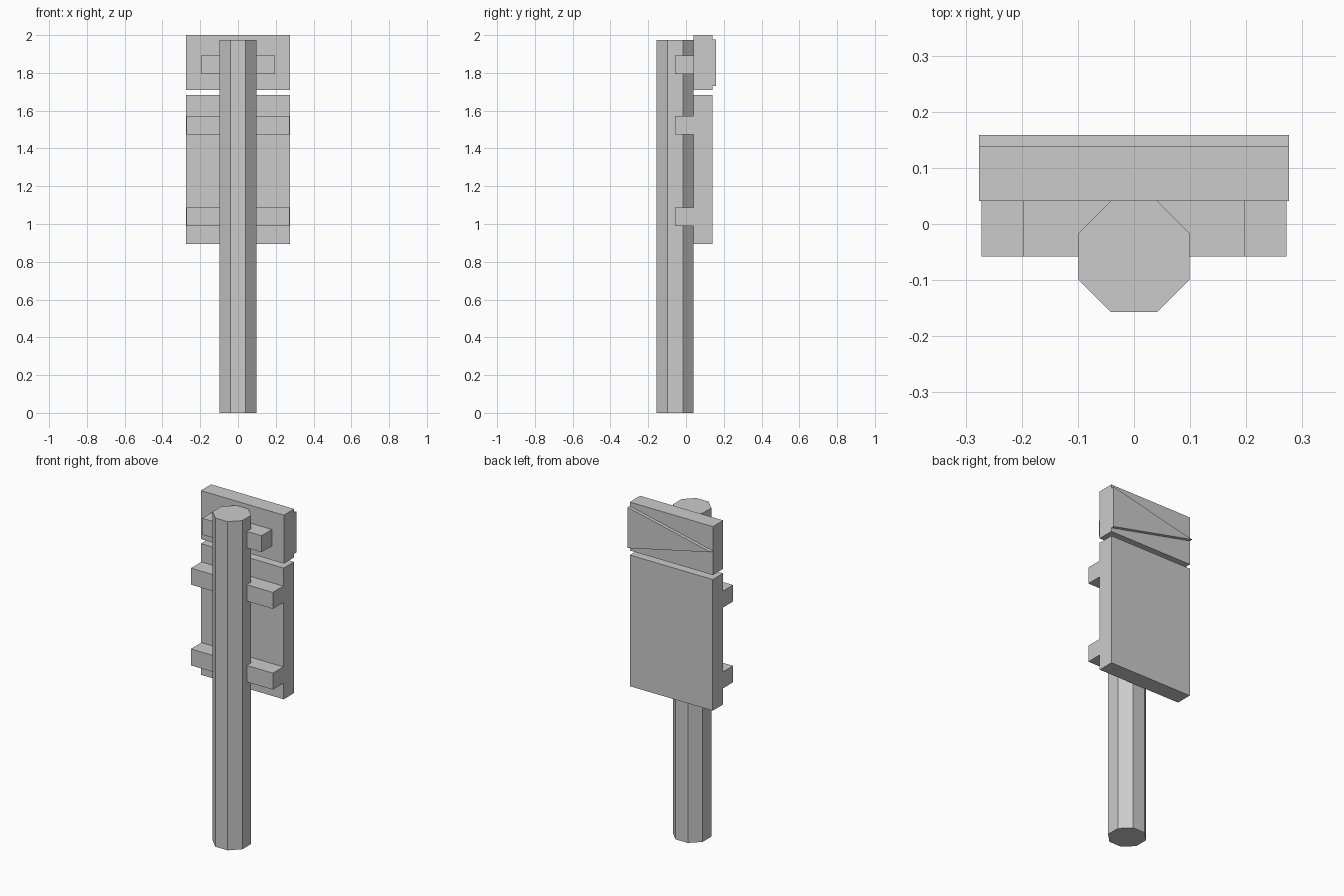
import bpy, bmesh
from math import pi, cos

if "Cube" in bpy.data.objects:
    bpy.data.objects.remove(bpy.data.objects["Cube"])


def make_object(name, bm):
    bmesh.ops.recalc_face_normals(bm, faces=bm.faces)
    mesh = bpy.data.meshes.new(name)
    bm.to_mesh(mesh)
    bm.free()
    obj = bpy.data.objects.new(name, mesh)
    bpy.context.collection.objects.link(obj)
    return obj


def box(name, half_width, y0, y1, z0, z1):
    bm = bmesh.new()
    bmesh.ops.create_cube(bm, size=1)
    bmesh.ops.scale(bm, vec=(2 * half_width, y1 - y0, z1 - z0), verts=bm.verts)
    bmesh.ops.translate(bm, vec=(0, (y0 + y1) / 2, (z0 + z1) / 2), verts=bm.verts)
    return make_object(name, bm)


POST_Y, FACE_Y, BOARD_Y, ARROW_Y = -0.058, 0.041, 0.139, 0.159
POST_TOP = 1.974

# Octagonal post with flats facing the axes
radius = 0.099 / cos(pi / 8)
bm = bmesh.new()
bmesh.ops.create_cone(bm, cap_ends=True, segments=8, radius1=radius,
                      radius2=radius, depth=POST_TOP)
for v in bm.verts:
    a, b = v.co.x, v.co.y
    v.co.x = a * cos(pi / 8) - b * cos(3 * pi / 8)
    v.co.y = a * cos(3 * pi / 8) + b * cos(pi / 8)
# Make sure flats (not corners) face the axes
if max(v.co.x for v in bm.verts) > 0.1:
    for v in bm.verts:
        a, b = v.co.x, v.co.y
        v.co.x = a * cos(pi / 8) - b * cos(3 * pi / 8)
        v.co.y = a * cos(3 * pi / 8) + b * cos(pi / 8)
bmesh.ops.translate(bm, vec=(0, POST_Y, POST_TOP / 2), verts=bm.verts)
make_object("post", bm)

# Sign boards
box("main_board", 0.275, FACE_Y, BOARD_Y, 0.894, 1.682)
box("top_board", 0.276, FACE_Y, BOARD_Y, 1.709, 2.0)

# Horizontal rails behind the boards
for name, half, z in (("lower_rail", 0.272, 0.989),
                      ("middle_rail", 0.272, 1.474),
                      ("upper_rail", 0.197, 1.794)):
    box(name, half, POST_Y, FACE_Y, z, z + 0.099)

# Raised triangular pointer on the top board
bm = bmesh.new()
face = bm.faces.new([bm.verts.new((x, BOARD_Y, z)) for x, z in
                     ((0.276, 1.731), (0.276, 1.976), (-0.276, 1.854))])
ext = bmesh.ops.extrude_face_region(bm, geom=[face], use_keep_orig=True)
bmesh.ops.translate(bm, vec=(0, ARROW_Y - BOARD_Y, 0),
                    verts=[g for g in ext["geom"] if isinstance(g, bmesh.types.BMVert)])
make_object("pointer", bm)
